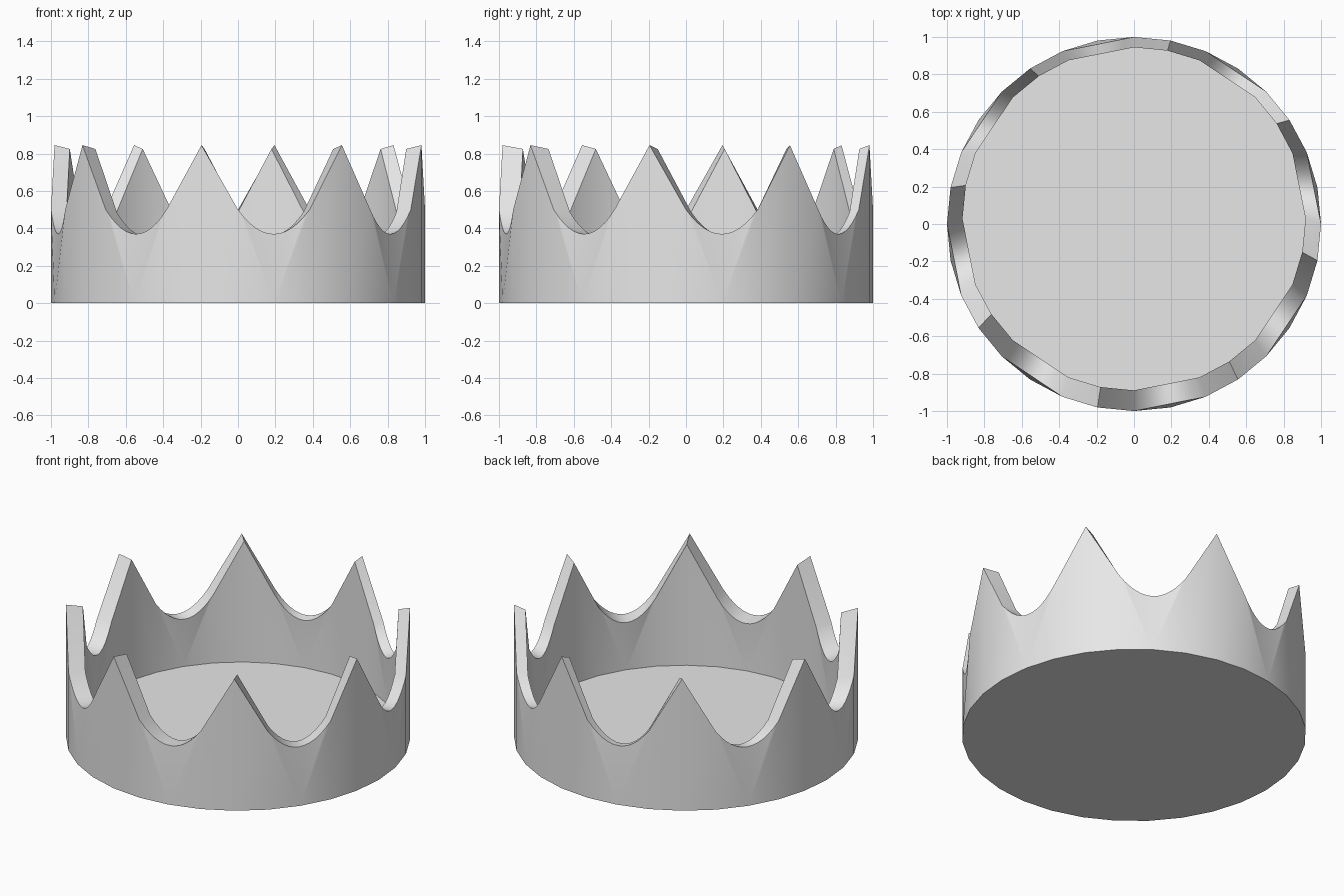
import bpy, bmesh
from math import pi, radians
from mathutils import Vector, Matrix

cube = bpy.data.objects.get("Cube")
if cube:
    bpy.data.objects.remove(cube)

SIDES = 32            # four sides per point of the crown
POINTS = 8
PEAK, SHOULDER, VALLEY = 0.845, 0.5, 0.37
CURVE = 12            # steps in each scooped notch

grey = bpy.data.materials.new("plain_grey")
grey.use_nodes = True
grey.diffuse_color = (0.8, 0.8, 0.8, 1)
grey.node_tree.nodes["Principled BSDF"].inputs["Base Color"].default_value = (0.8, 0.8, 0.8, 1)

bm = bmesh.new()


def make_wall(radius, offset_y, base_z, top_scale):
    """One skin of the band: returns its base ring and its pointed top outline."""
    def corner(i, z):
        p = Matrix.Rotation(2 * pi * i / SIDES, 3, 'Z') @ Vector((radius, 0, 0))
        return p + Vector((0, offset_y, z))

    base = [bm.verts.new(corner(i, base_z)) for i in range(SIDES)]
    top = []
    for k in range(POINTS):
        i = 4 * k
        # scooped notch, lying on the flat chord between two shoulders
        a, b = corner(i, 0), corner(i + 2, 0)
        notch = []
        for s in range(CURVE + 1):
            t = s / CURVE
            p = a.lerp(b, t)
            p.z = (VALLEY + (SHOULDER - VALLEY) * (2 * t - 1) ** 2) * top_scale
            notch.append(bm.verts.new(p))
        top += notch + [bm.verts.new(corner(i + 3, PEAK * top_scale))]

    period = CURVE + 2
    for k in range(POINTS):
        b = [base[(4 * k + j) % SIDES] for j in range(5)]
        t = [top[(period * k + j) % len(top)] for j in range(period + 1)]
        # fan below the notch
        bm.faces.new((b[0], b[1], t[0]))
        for s in range(CURVE):
            bm.faces.new((b[1], t[s + 1], t[s]))
        bm.faces.new((b[1], b[2], t[CURVE]))
        # two flat sides below the point
        bm.faces.new((b[2], b[3], t[CURVE + 1], t[CURVE]))
        bm.faces.new((b[3], b[4], t[CURVE + 2], t[CURVE + 1]))
    return base, top


outer_base, outer_top = make_wall(1.0, 0.0, 0.0, 1.0)
inner_base, inner_top = make_wall(0.917, 0.0275, 0.05, 0.976)

# rim joining the two skins, then underside and floor
n = len(outer_top)
for i in range(n):
    j = (i + 1) % n
    bm.faces.new((outer_top[i], outer_top[j], inner_top[j], inner_top[i]))
bm.faces.new(outer_base)
bm.faces.new(inner_base)
bmesh.ops.recalc_face_normals(bm, faces=bm.faces)

mesh = bpy.data.meshes.new("crown_band")
bm.to_mesh(mesh)
bm.free()
mesh.materials.append(grey)
crown = bpy.data.objects.new("crown_band", mesh)
bpy.context.collection.objects.link(crown)

# smooth round the band, crisp along the rim
bpy.ops.object.select_all(action='DESELECT')
crown.select_set(True)
bpy.context.view_layer.objects.active = crown
bpy.ops.object.shade_smooth_by_angle(angle=radians(30))
